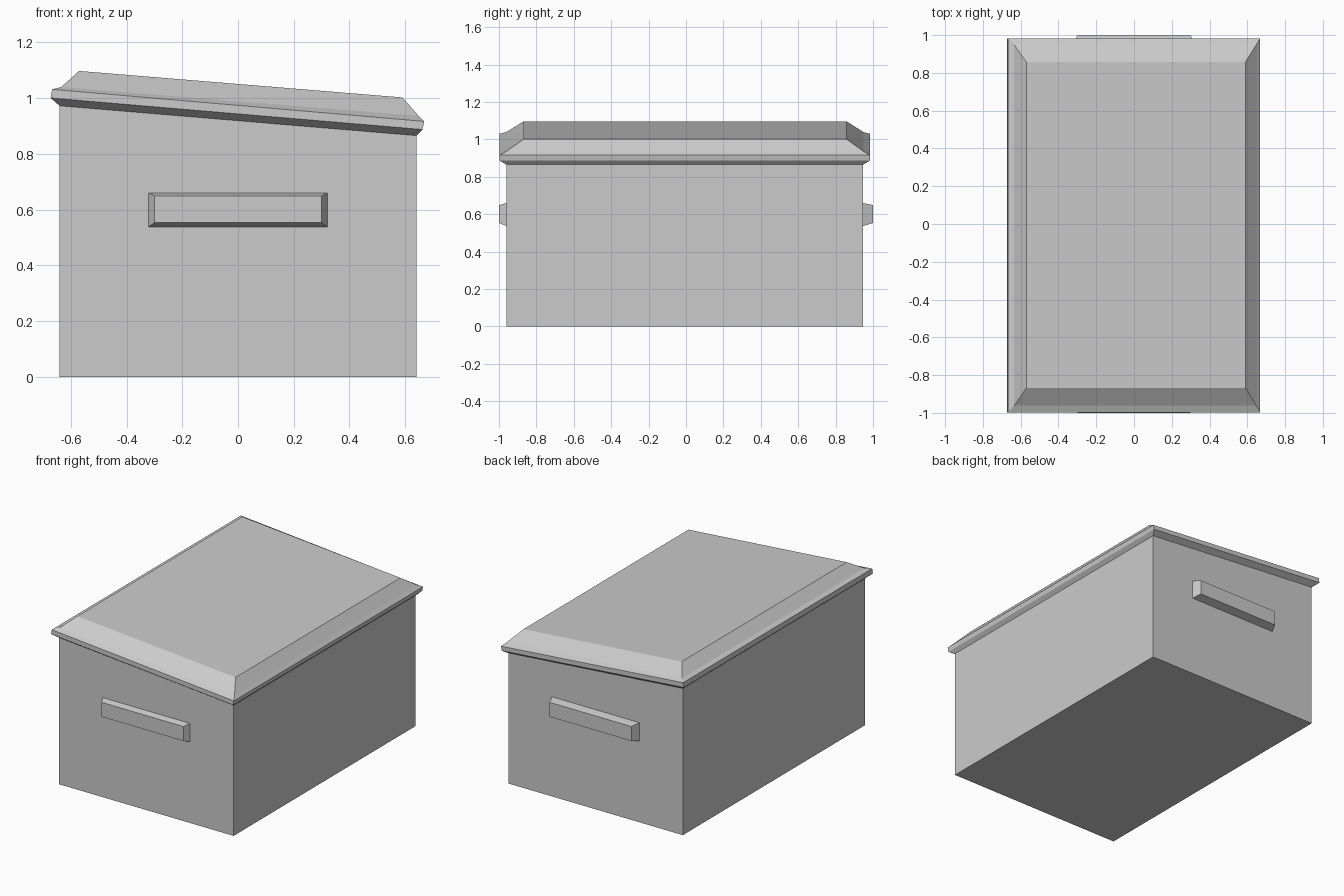
import bpy
import bmesh

default = bpy.data.objects.get("Cube")
if default:
    bpy.data.objects.remove(default, do_unlink=True)

grey = bpy.data.materials.new("plain grey")
grey.use_nodes = True
colour = (0.6, 0.6, 0.6, 1)
grey.diffuse_color = colour
grey.node_tree.nodes["Principled BSDF"].inputs["Base Color"].default_value = colour


def loft(name, rings):
    """Closed flat-faced solid through a stack of four-cornered rings."""
    bm = bmesh.new()
    loops = [[bm.verts.new(p) for p in ring] for ring in rings]
    for low, high in zip(loops, loops[1:]):
        for i in range(4):
            j = (i + 1) % 4
            bm.faces.new((low[i], low[j], high[j], high[i]))
    bm.faces.new(loops[0])
    bm.faces.new(loops[-1])
    bmesh.ops.recalc_face_normals(bm, faces=bm.faces)
    mesh = bpy.data.meshes.new(name)
    bm.to_mesh(mesh)
    bm.free()
    mesh.materials.append(grey)
    obj = bpy.data.objects.new(name, mesh)
    bpy.context.collection.objects.link(obj)
    return obj


def sloped_ring(left, right, front, back):
    """Ring whose left and right ends are (x, z) pairs."""
    (xl, zl), (xr, zr) = left, right
    return [(xl, front, zl), (xr, front, zr), (xr, back, zr), (xl, back, zl)]


def upright_ring(half_width, y, low, high):
    return [(-half_width, y, low), (half_width, y, low),
            (half_width, y, high), (-half_width, y, high)]


# Box body, its top edge following the sloping lid
loft("box_body", [
    sloped_ring((-0.64, 0), (0.64, 0), -0.96, 0.947),
    sloped_ring((-0.64, 0.975), (0.64, 0.868), -0.96, 0.947),
])

# Sloping lid: chamfered underside, thin rim, shallow lip, bevel, flat top
loft("lid", [
    sloped_ring((-0.64, 0.972), (0.64, 0.865), -0.96, 0.947),
    sloped_ring((-0.672, 1.0), (0.662, 0.887), -0.997, 0.983),
    sloped_ring((-0.667, 1.031), (0.668, 0.916), -0.997, 0.983),
    sloped_ring((-0.635, 1.039), (0.648, 0.936), -0.962, 0.95),
    sloped_ring((-0.57, 1.097), (0.59, 1.002), -0.868, 0.858),
])

# Tapered grips on the front and back walls
for name, wall, outer in (("front_handle", -0.955, -1.0),
                          ("back_handle", 0.942, 1.0)):
    loft(name, [
        upright_ring(0.323, wall, 0.536, 0.661),
        upright_ring(0.3, outer, 0.553, 0.649),
    ])
